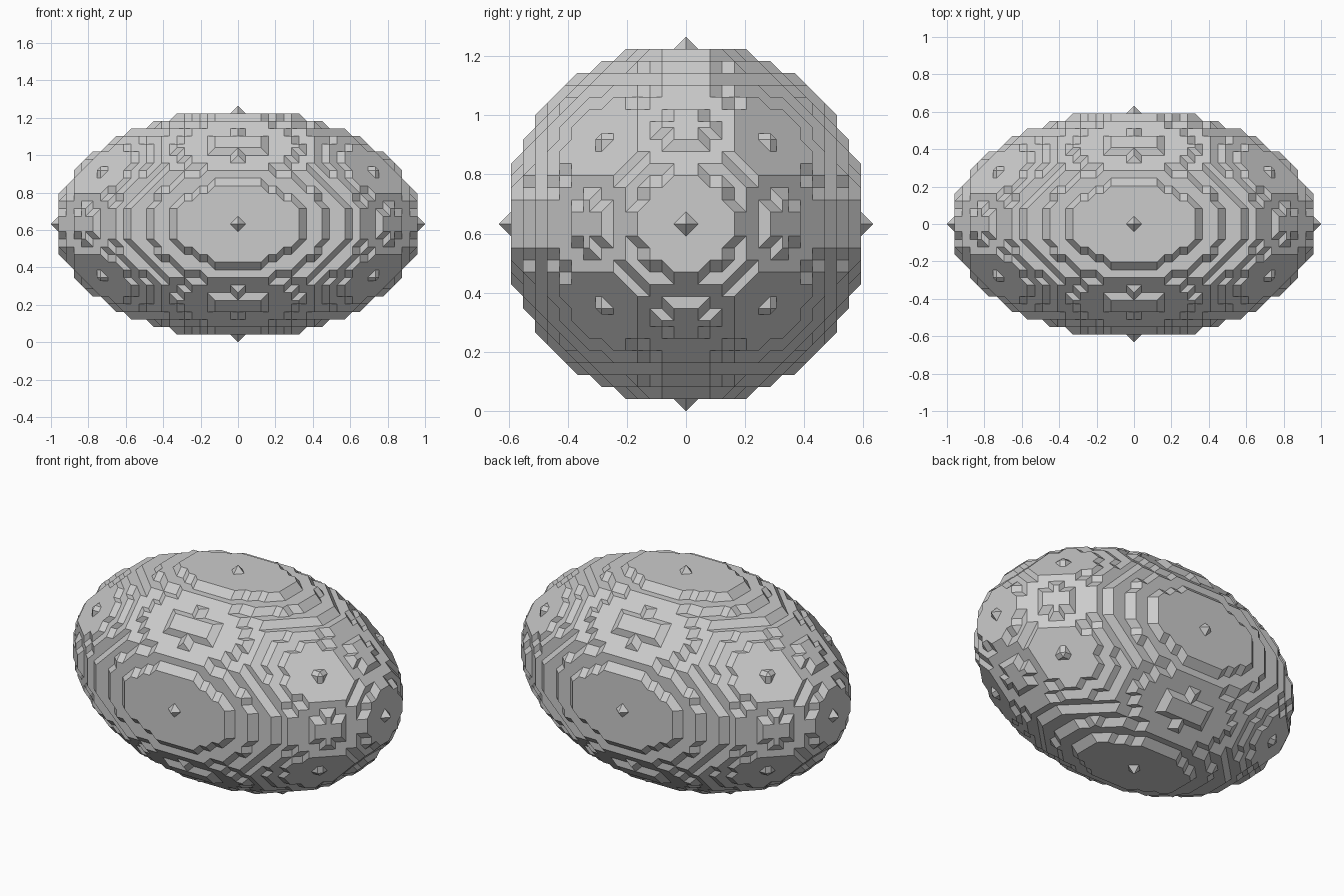
import bpy, bmesh
from itertools import product
from mathutils import Vector

if "Cube" in bpy.data.objects:
    bpy.data.objects.remove(bpy.data.objects["Cube"])

# Ellipsoid radii in grid cells; the longest side (24.5 cells each way) becomes 2 units
RX, RZ = 24, 15
H = 1.0 / (RX + 0.5)
CENTRE_Z = (RZ + 0.5) * H


def filled(p):
    x, y, z = p
    return x * x * RZ**2 + (y * y + z * z) * RX**2 <= RX**2 * RZ**2


# The six sides of a unit cell, each as a ring of four corners
SIDES = []
for axis, level in product(range(3), (0, 1)):
    ring = []
    for a, b in ((0, 0), (1, 0), (1, 1), (0, 1)):
        c = [a, b]
        c.insert(axis, level)
        ring.append(tuple(c))
    SIDES.append(ring)


def add(a, b):
    return (a[0] + b[0], a[1] + b[1], a[2] + b[2])


def cell_loops(cell, inside):
    """Closed loops of edge midpoints (doubled coordinates) in one cell."""
    links = {}
    for ring in SIDES:
        pts = [add(cell, c) for c in ring]
        cuts = [(i, add(pts[i], pts[(i + 1) % 4])) for i in range(4)
                if inside[pts[i]] != inside[pts[(i + 1) % 4]]]
        if len(cuts) == 4 and not inside[pts[1]]:
            cuts = cuts[1:] + cuts[:1]
        for k in range(0, len(cuts), 2):
            a, b = cuts[k][1], cuts[k + 1][1]
            links.setdefault(a, []).append(b)
            links.setdefault(b, []).append(a)
    loops = []
    while links:
        start = next(iter(links))
        loop, cur = [], start
        while cur in links:
            loop.append(cur)
            nxt = links.pop(cur)
            cur = next((n for n in nxt if n in links), None)
        loops.append(loop)
    return loops


def best_fan(loop):
    """Fan triangulation that keeps the most neighbouring triangles coplanar."""
    best = None
    for s in range(len(loop)):
        r = loop[s:] + loop[:s]
        tris = [(r[0], r[i], r[i + 1]) for i in range(1, len(r) - 1)]
        nrm = [(Vector(b) - Vector(a)).cross(Vector(c) - Vector(a)) for a, b, c in tris]
        flat = sum(m.normalized().dot(n.normalized()) > 0.999
                   for m, n in zip(nrm, nrm[1:]))
        score = (flat, -round(sum(n.length for n in nrm), 4))
        if best is None or score > best[0]:
            best = (score, tris)
    return best[1]


# Stepped ellipsoid shell
spans = [range(-r - 1, r + 2) for r in (RX, RZ, RZ)]
inside = {p: filled(p) for p in product(*spans)}
corners = list(product((0, 1), repeat=3))
bm = bmesh.new()
verts = {}


def vert(p):
    if p not in verts:
        verts[p] = bm.verts.new((p[0] * H / 2, p[1] * H / 2, p[2] * H / 2 + CENTRE_Z))
    return verts[p]


for cell in product(*[s[:-1] for s in spans]):
    if 0 < sum(inside[add(cell, c)] for c in corners) < 8:
        for loop in cell_loops(cell, inside):
            for tri in best_fan(loop):
                bm.faces.new([vert(p) for p in tri])

bmesh.ops.recalc_face_normals(bm, faces=bm.faces[:])
# Merge coplanar triangles into clean flat facets
bmesh.ops.dissolve_limit(bm, angle_limit=0.01, verts=bm.verts[:], edges=bm.edges[:])

mesh = bpy.data.meshes.new("stepped_ellipsoid")
bm.to_mesh(mesh)
bm.free()
obj = bpy.data.objects.new("stepped_ellipsoid", mesh)
bpy.context.collection.objects.link(obj)
